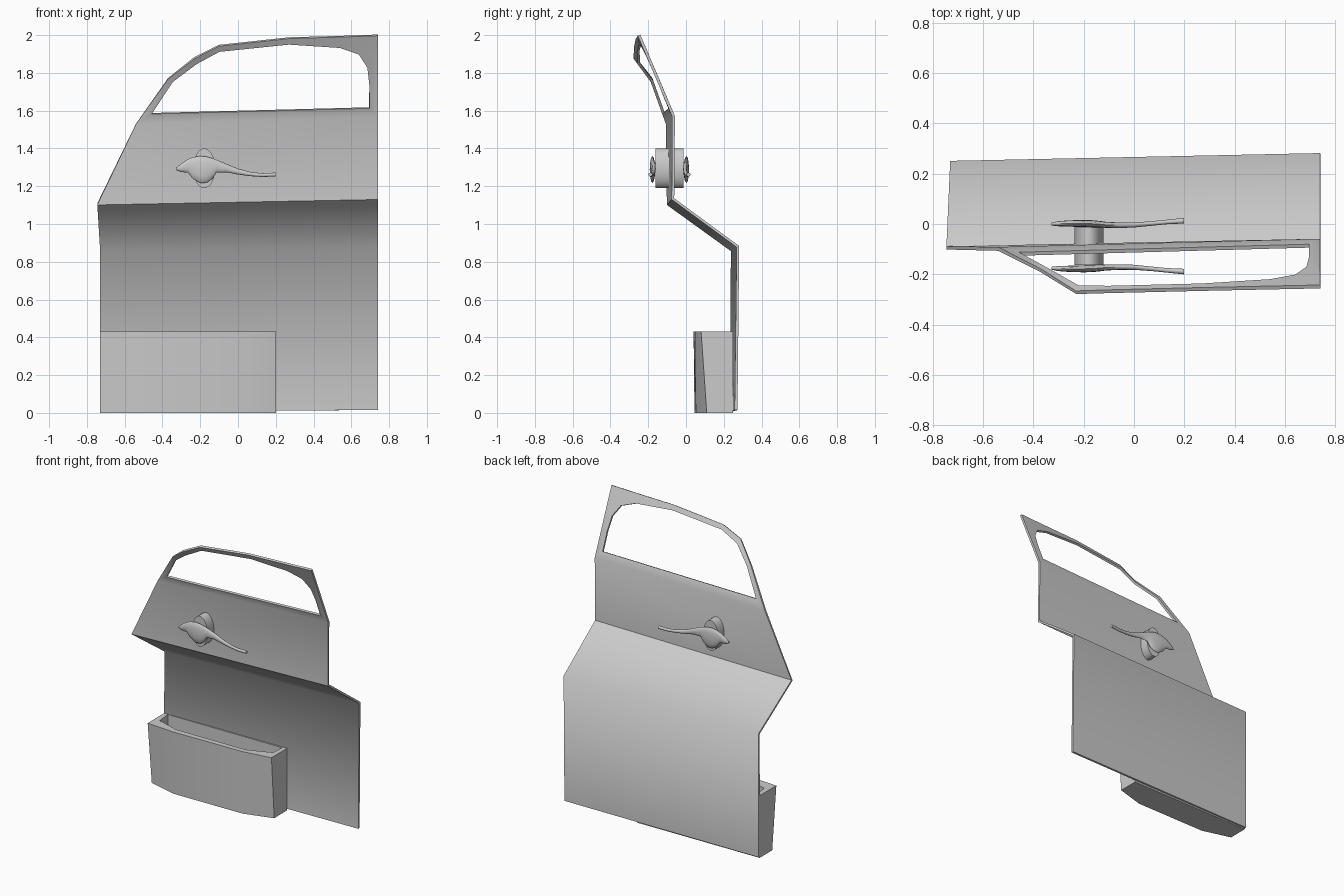
import bpy, bmesh
from math import radians, sin, cos, pi

if "Cube" in bpy.data.objects:
    bpy.data.objects.remove(bpy.data.objects["Cube"])


def make_object(name, bm, angle=35):
    me = bpy.data.meshes.new(name)
    bm.to_mesh(me)
    bm.free()
    ob = bpy.data.objects.new(name, me)
    bpy.context.collection.objects.link(ob)
    smooth(ob, angle)
    return ob


def smooth(ob, angle):
    bpy.ops.object.select_all(action='DESELECT')
    ob.select_set(True)
    bpy.context.view_layer.objects.active = ob
    bpy.ops.object.shade_smooth_by_angle(angle=radians(angle), keep_sharp_edges=True)


def loft(name, rings, angle=35):
    """Bridge equal-sized point loops and cap both ends."""
    bm = bmesh.new()
    loops = [[bm.verts.new(p) for p in ring] for ring in rings]
    n = len(loops[0])
    for a, b in zip(loops, loops[1:]):
        for i in range(n):
            j = (i + 1) % n
            bm.faces.new((a[i], a[j], b[j], b[i]))
    bm.faces.new(loops[0][::-1])
    bm.faces.new(loops[-1])
    bmesh.ops.recalc_face_normals(bm, faces=bm.faces)
    return make_object(name, bm, angle)


# Door sheet: left/right ends of each row from the bottom up to the waist
bm = bmesh.new()
rows = [((-.73, .241, .008), (.74, .265, .015)),
        ((-.73, .244, .86), (.74, .275, .88)),
        ((-.745, -.095, 1.105), (.74, -.069, 1.133)),
        ((-.54, -.099, 1.53), (.74, -.066, 1.57))]
rows = [[bm.verts.new(p) for p in r] for r in rows]
for (a, b), (d, c) in zip(rows, rows[1:]):
    bm.faces.new((a, b, c, d))

# Window frame: outer and inner outlines, paired point by point
left, right = rows[-1]
outer = [bm.verts.new(p) for p in [
    (-.37, -.185, 1.77), (-.23, -.272, 1.88), (-.10, -.268, 1.945),
    (.27, -.259, 1.985), (.55, -.253, 1.993), (.74, -.249, 2.0)]]
outer = [left] + outer + [outer[-1], right, right]
inner = [bm.verts.new(p) for p in [
    (-.457, -.119, 1.585), (-.345, -.18, 1.755), (-.22, -.25, 1.85),
    (-.10, -.252, 1.915), (.27, -.243, 1.953), (.54, -.226, 1.935),
    (.64, -.208, 1.90), (.685, -.177, 1.83), (.695, -.138, 1.74),
    (.695, -.087, 1.615)]]
for i in range(len(outer) - 1):
    quad = [outer[i], inner[i], inner[i + 1], outer[i + 1]]
    bm.faces.new(list(dict.fromkeys(quad)))
bm.faces.new((left, right, inner[-1], inner[0]))

# Hard crease at the waist
bm.edges.get(rows[2]).smooth = False
bmesh.ops.recalc_face_normals(bm, faces=bm.faces)
door = make_object("door_panel", bm, 60)
mod = door.modifiers.new("Thickness", 'SOLIDIFY')
mod.thickness = .015
mod.offset = 0
bpy.ops.object.modifier_apply(modifier=mod.name)
smooth(door, 60)


# Storage pocket: outer walls, rim, then hollow inside
def plan(pts, z):
    return [(x, y, z) for x, y in pts]


base = [(.2, .25), (.2, .11), (0, .052), (-.53, .045), (-.73, .10), (-.73, .238)]
top = [(.2, .25), (.2, .08), (0, .05), (-.53, .04), (-.73, .055), (-.73, .238)]
hollow = [(.17, .24), (.165, .15), (0, .085), (-.53, .08), (-.69, .13), (-.70, .232)]
loft("door_pocket", [plan(base, 0), plan(top, .43), plan(hollow, .43), plan(hollow, .03)])

# Oval boss running through the door
MID_Y = -.088
loft("handle_boss", [[(-.179 + .058 * cos(2 * pi * i / 32), y, 1.295 + .105 * sin(2 * pi * i / 32))
                      for i in range(32)] for y in (MID_Y - .074, MID_Y + .074)])

# Levers: x, top z, bottom z, distance from mid plane, half thickness
stations = [(-.328, 1.298, 1.285, .088, .006), (-.30, 1.32, 1.275, .089, .010),
            (-.265, 1.343, 1.272, .090, .012), (-.24, 1.353, 1.24, .090, .013),
            (-.20, 1.36, 1.217, .090, .014), (-.165, 1.356, 1.219, .089, .014),
            (-.135, 1.348, 1.24, .087, .013), (-.115, 1.341, 1.272, .085, .012),
            (-.06, 1.318, 1.274, .083, .011), (0, 1.293, 1.262, .084, .010),
            (.07, 1.275, 1.253, .090, .009), (.13, 1.269, 1.249, .096, .009),
            (.198, 1.272, 1.252, .101, .011)]
for side, label in ((-1, "inner"), (1, "outer")):
    rings = []
    for x, zt, zb, d, t in stations:
        rings.append([(x, MID_Y + side * (d + t * cos(2 * pi * i / 12)),
                       (zt + zb) / 2 + (zt - zb) / 2 * sin(2 * pi * i / 12)) for i in range(12)])
    loft(label + "_handle_lever", rings, 50)
